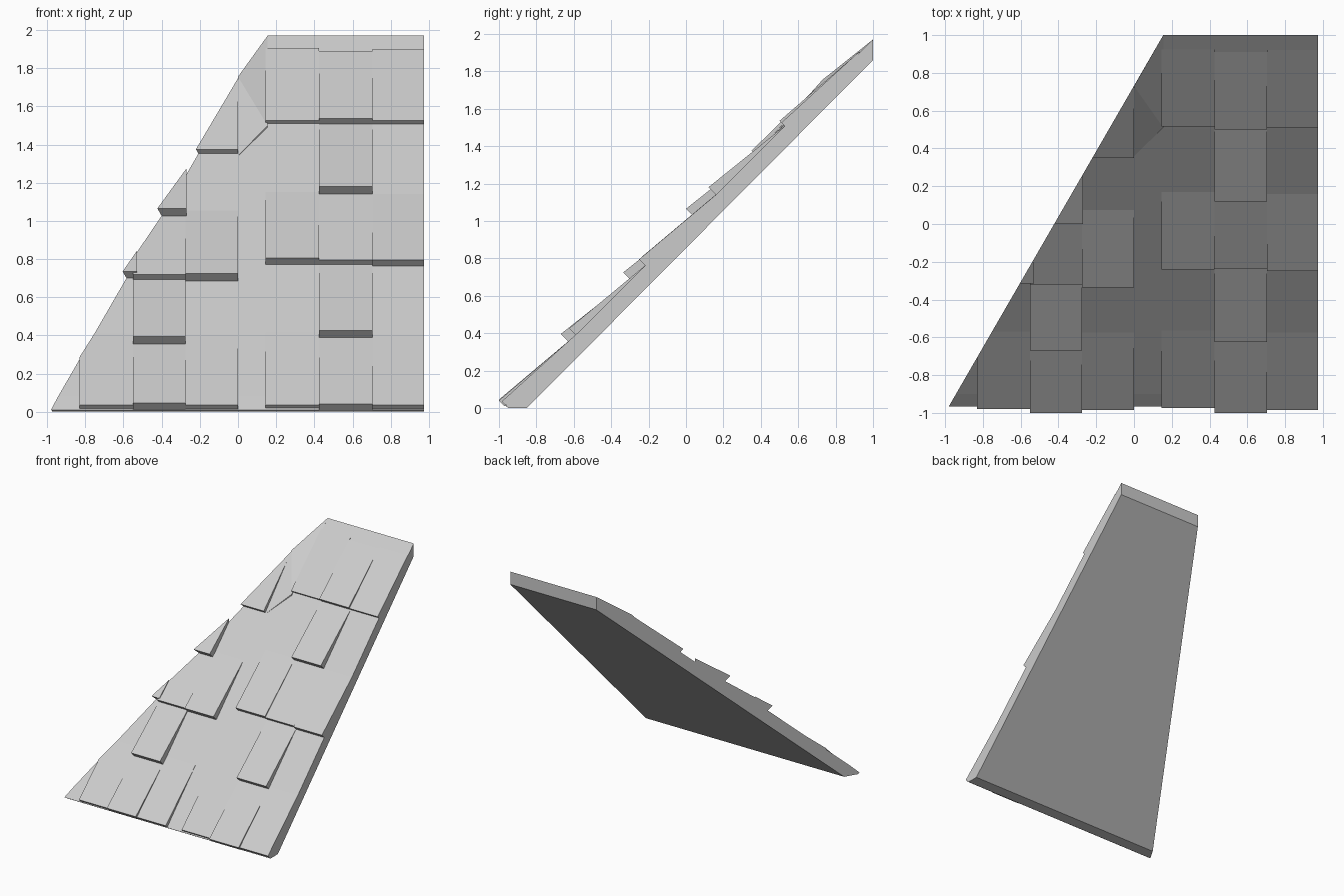
import bpy, bmesh
from mathutils import Vector

cube = bpy.data.objects.get("Cube")
if cube:
    bpy.data.objects.remove(cube, do_unlink=True)

BASE = 0.98                                  # roof plane: z = y + BASE
HIP_A, HIP_B = Vector((-0.98, -0.965, 0)), Vector((0.155, 1, 0))

grey = bpy.data.materials.new("pale_grey")
grey.use_nodes = True
colour = (0.6, 0.6, 0.6, 1)
grey.diffuse_color = colour
grey.node_tree.nodes["Principled BSDF"].inputs["Base Color"].default_value = colour


def finish(name, bm):
    """Turn a bmesh into a flat shaded object."""
    bmesh.ops.recalc_face_normals(bm, faces=bm.faces)
    mesh = bpy.data.meshes.new(name)
    bm.to_mesh(mesh)
    bm.free()
    mesh.materials.append(grey)
    obj = bpy.data.objects.new(name, mesh)
    bpy.context.collection.objects.link(obj)
    return obj


def prism(name, profile, x0, x1):
    """Extrude a (y, z) profile along x and trim it at the slanted hip."""
    bm = bmesh.new()
    face = bm.faces.new([bm.verts.new((x0, y, z)) for y, z in profile])
    grown = bmesh.ops.extrude_face_region(bm, geom=[face])["geom"]
    for v in grown:
        if isinstance(v, bmesh.types.BMVert):
            v.co.x = x1
    along = HIP_B - HIP_A
    outward = Vector((-along.y, along.x, 0))
    cut = bmesh.ops.bisect_plane(bm, geom=bm.verts[:] + bm.edges[:] + bm.faces[:],
                                 plane_co=HIP_A, plane_no=outward, clear_outer=True)
    rim = [e for e in cut["geom_cut"] if isinstance(e, bmesh.types.BMEdge)]
    if rim:
        bmesh.ops.holes_fill(bm, edges=rim, sides=0)
    return finish(name, bm)


def shingle(name, x0, x1, tip, lift, length=0.41, end_lift=0.0):
    """Wedge with a raised square-cut tip that sinks into the roof uphill."""
    end = tip + length
    prism(name, [(tip, tip + BASE + lift),
                 (tip + lift / 2, tip + BASE + lift / 2),
                 (tip + lift / 2 + 0.02, tip + BASE + lift / 2),
                 (end, end + BASE - 0.02),
                 (end, end + BASE + end_lift)], x0, x1)


# sloping slab
prism("roof_slab", [(-0.965, 0.01), (-0.95, 0), (-0.85, 0), (1, 1.86),
                    (1, 1.97), (0.5, 1.48), (-0.9, 0.08)], -1.0, 0.975)

# shingles on the full-height side: column edges, then tip and lift per row
cols = [0.145, 0.425, 0.705, 0.975]
rows = {"eave": [(-0.975, 0.03), (-1.0, 0.06), (-0.985, 0.04)],
        "lower": [None, (-0.625, 0.07), None],
        "middle": [(-0.24, 0.065), (-0.235, 0.05), (-0.25, 0.065)],
        "upper": [None, (0.12, 0.08), None],
        "ridge": [(0.515, 0.03), (0.5, 0.055), (0.51, 0.035)]}
for row, tiles in rows.items():
    for i, tile in enumerate(tiles):
        if tile:
            shingle(f"{row}_shingle_{i + 1}", cols[i], cols[i + 1], *tile)

# shingles on the hip side
hip_cols = [-0.83, -0.55, -0.275, 0.0]
hip_rows = {"eave": [(-0.98, 0.035), (-1.0, 0.065), (-0.985, 0.04)],
            "lower": [None, (-0.67, 0.085), None],
            "middle": [None, (-0.32, 0.06), (-0.335, 0.08)]}
for row, tiles in hip_rows.items():
    for i, tile in enumerate(tiles):
        if tile:
            shingle(f"hip_{row}_shingle_{i + 1}", hip_cols[i], hip_cols[i + 1], *tile)
shingle("hip_middle_corner_shingle", -0.7, -0.53, -0.315, 0.07)
shingle("hip_upper_shingle", -0.5, -0.27, 0.0, 0.085)
shingle("hip_ridge_shingle", -0.3, 0.0, 0.35, 0.045, 0.4, 0.035)

# patch easing the hip shingle into the ridge shingles
bm = bmesh.new()
for x, y, z in [(0, 0.36, 1.34), (0.155, 0.51, 1.5), (0.155, 1, 1.97), (0, 0.73, 1.755)]:
    bm.verts.new((x, y, z))
    bm.verts.new((x, y, z - 0.07))
bmesh.ops.convex_hull(bm, input=bm.verts[:])
finish("hip_ridge_patch", bm)
